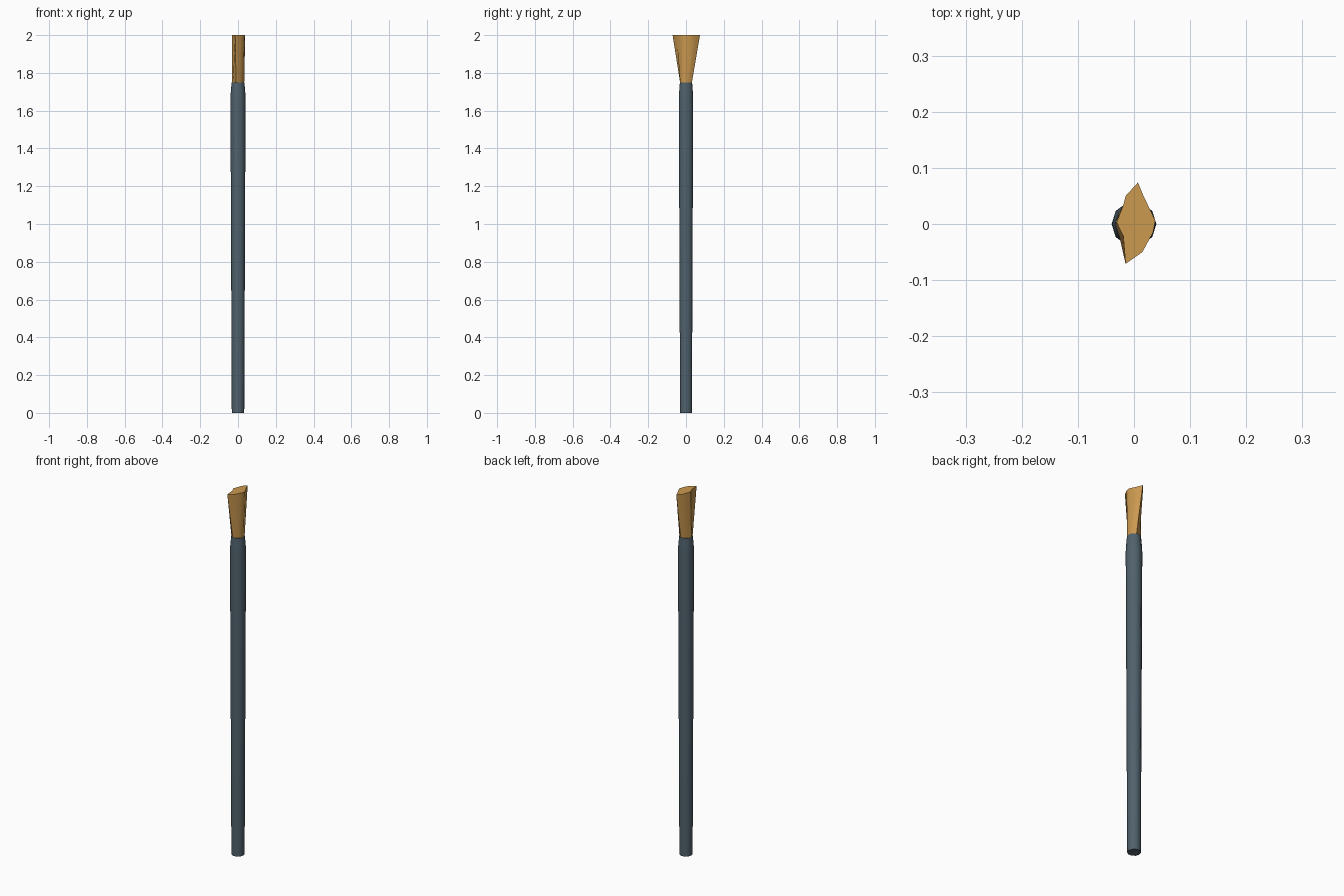
import bpy, bmesh
from math import cos, sin, pi, radians

if "Cube" in bpy.data.objects:
    bpy.data.objects.remove(bpy.data.objects["Cube"])

SIDES = 10

def material(name, color):
    m = bpy.data.materials.new(name)
    m.diffuse_color = color
    m.use_nodes = True
    m.node_tree.nodes["Principled BSDF"].inputs["Base Color"].default_value = m.diffuse_color
    return m

def ring(r, z):
    return [(r * cos(2 * pi * i / SIDES), r * sin(2 * pi * i / SIDES), z) for i in range(SIDES)]

def loft(name, rings, mat):
    bm = bmesh.new()
    loops = [[bm.verts.new(p) for p in r] for r in rings]
    for a, b in zip(loops, loops[1:]):
        for i in range(SIDES):
            j = (i + 1) % SIDES
            bm.faces.new((a[i], a[j], b[j], b[i]))
    bm.faces.new(loops[0][::-1])
    bm.faces.new(loops[-1])
    me = bpy.data.meshes.new(name)
    bm.to_mesh(me)
    bm.free()
    me.materials.append(mat)
    ob = bpy.data.objects.new(name, me)
    bpy.context.collection.objects.link(ob)
    bpy.ops.object.select_all(action='DESELECT')
    ob.select_set(True)
    bpy.context.view_layer.objects.active = ob
    bpy.ops.object.shade_smooth_by_angle(angle=radians(40))
    return ob

# Tapered handle with a narrowed collar
loft("handle", [ring(0.033, 0), ring(0.04, 1.66), ring(0.039, 1.69), ring(0.034, 1.75)],
     material("slate", (0.08, 0.12, 0.15, 1)))

# Bristles fanning out to an uneven flat tip
tip = [(0.038, 0.006), (0.017, 0.05), (0.007, 0.074), (-0.015, 0.05), (-0.019, 0.034),
       (-0.031, 0.003), (-0.019, -0.022), (-0.015, -0.071), (0.015, -0.05), (0.034, -0.015)]
loft("bristles", [ring(0.033, 1.75), [(x, y, 2.0) for x, y in tip]],
     material("bristle_tan", (0.6, 0.32, 0.08, 1)))
